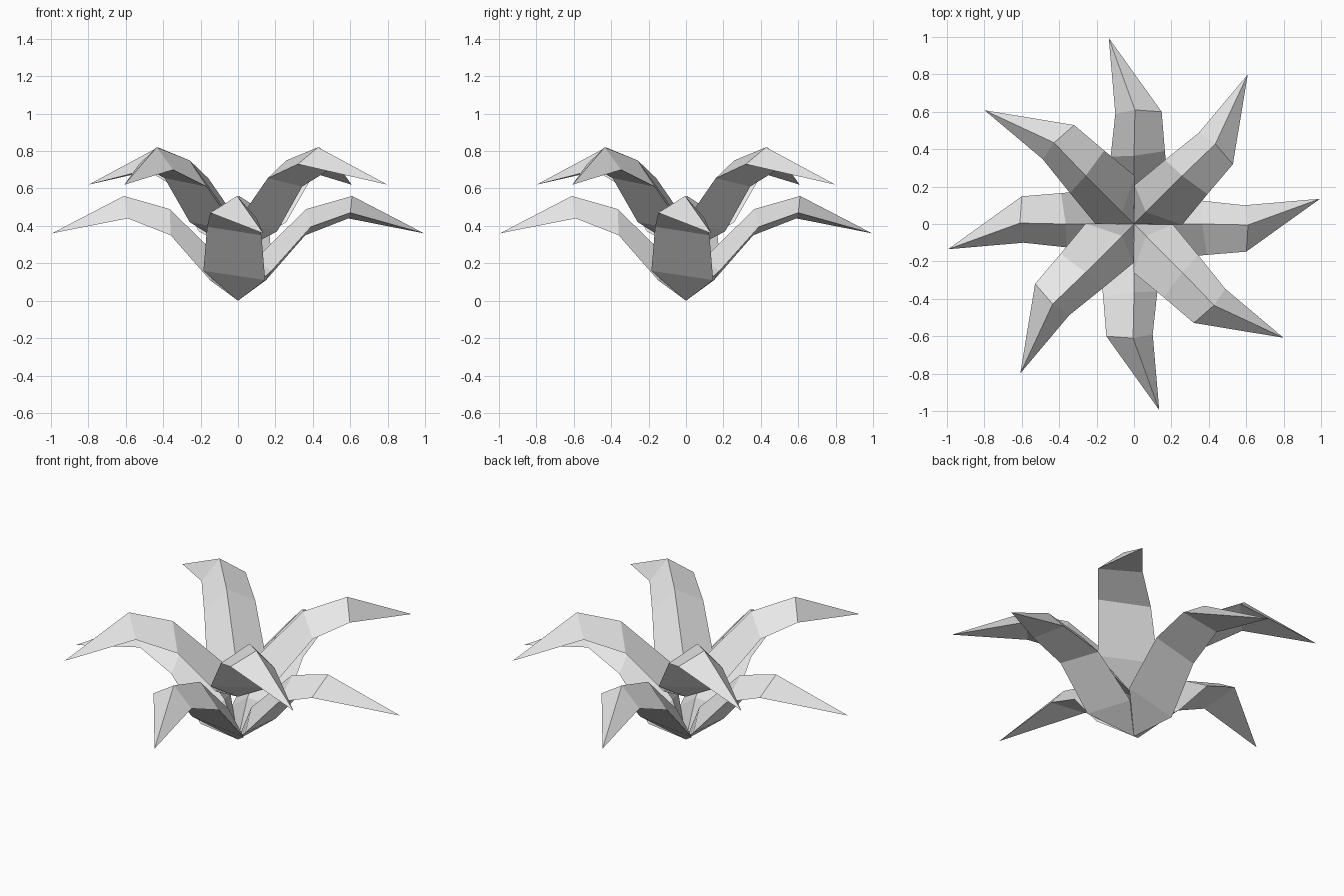
import bpy, bmesh, math

cube = bpy.data.objects.get("Cube")
if cube:
    bpy.data.objects.remove(cube, do_unlink=True)

# Single pale grey material
grey = bpy.data.materials.new("pale_grey")
grey.use_nodes = True
colour = (0.8, 0.8, 0.8, 1)
grey.diffuse_color = colour
grey.node_tree.nodes["Principled BSDF"].inputs["Base Color"].default_value = colour

# Leaf cross-sections from root to tip: ridge, right edge, left edge
ROOT = (0, 0, 0)
TIP = (0.995, 0.135, 0.36)
SECTIONS = [
    [(0.09, 0, 0.22), (0.18, -0.185, 0.16), (0.15, 0.145, 0.11)],
    [(0.365, 0, 0.49), (0.39, -0.165, 0.395), (0.36, 0.125, 0.35)],
    [(0.61, -0.005, 0.56), (0.60, -0.148, 0.47), (0.59, 0.10, 0.44)],
]


def leaf_mesh():
    """Triangular prism swept along the sections, closed to a point at both ends."""
    bm = bmesh.new()
    root, tip = bm.verts.new(ROOT), bm.verts.new(TIP)
    rings = [[bm.verts.new(p) for p in section] for section in SECTIONS]
    for i in range(3):
        j = (i + 1) % 3
        bm.faces.new((root, rings[0][j], rings[0][i]))
        for low, high in zip(rings, rings[1:]):
            bm.faces.new((low[i], low[j], high[j], high[i]))
        bm.faces.new((rings[-1][i], rings[-1][j], tip))
    bmesh.ops.recalc_face_normals(bm, faces=bm.faces)
    mesh = bpy.data.meshes.new("leaf")
    bm.to_mesh(mesh)
    bm.free()
    mesh.materials.append(grey)
    return mesh


# Two whorls of four leaves, the upper one turned by an eighth
leaf = leaf_mesh()
for tier, lift, turn in (("lower", 0, 0), ("upper", 0.26, 45)):
    for k in range(4):
        obj = bpy.data.objects.new(f"{tier}_leaf_{k + 1}", leaf)
        obj.location.z = lift
        obj.rotation_euler.z = math.radians(turn + 90 * k)
        bpy.context.collection.objects.link(obj)
